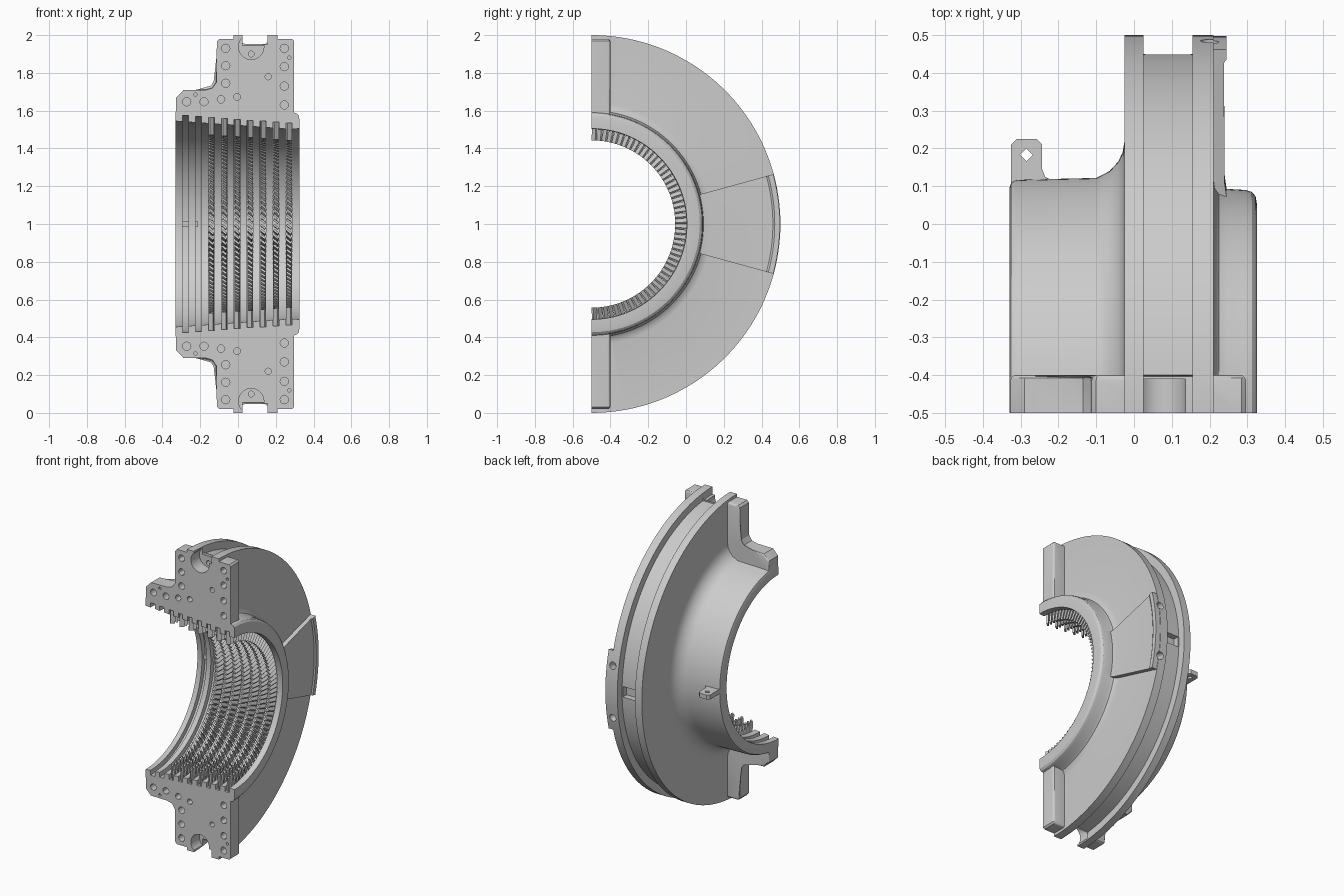
import bpy, bmesh, math
from mathutils import Matrix, Vector

if "Cube" in bpy.data.objects:
    bpy.data.objects.remove(bpy.data.objects["Cube"])

CY, CZ = -0.5, 1.0          # the ring axis runs along x through here


def make(name, bm):
    bmesh.ops.recalc_face_normals(bm, faces=bm.faces)
    me = bpy.data.meshes.new(name)
    bm.to_mesh(me)
    bm.free()
    ob = bpy.data.objects.new(name, me)
    bpy.context.collection.objects.link(ob)
    return ob


def sector(name, profile, a0, a1, steps):
    """Sweep a closed (x, radius) profile around the axis, with capped ends."""
    bm = bmesh.new()
    rings = []
    for i in range(steps + 1):
        a = math.radians(a0 + (a1 - a0) * i / steps)
        rings.append([bm.verts.new((x, CY + r * math.cos(a), CZ + r * math.sin(a)))
                      for x, r in profile])
    n = len(profile)
    for p, q in zip(rings, rings[1:]):
        for j in range(n):
            k = (j + 1) % n
            bm.faces.new((p[j], p[k], q[k], q[j]))
    bm.faces.new(rings[0])
    bm.faces.new(rings[-1])
    return make(name, bm)


def prism(name, pts, vec, bevel=0.0):
    """Extrude a flat outline along vec, rounding all but the start edges."""
    bm = bmesh.new()
    vec = Vector(vec)
    lo = [bm.verts.new(p) for p in pts]
    hi = [bm.verts.new(Vector(p) + vec) for p in pts]
    n = len(pts)
    bm.faces.new(lo)
    bm.faces.new(hi)
    for j in range(n):
        k = (j + 1) % n
        bm.faces.new((lo[j], lo[k], hi[k], hi[j]))
    if bevel:
        top = set(hi)
        edges = [e for e in bm.edges if e.verts[0] in top and e.verts[1] in top]
        bmesh.ops.bevel(bm, geom=edges, offset=bevel, segments=3, profile=0.5, affect='EDGES')
    return make(name, bm)


def add_cyl(bm, centre, direction, r, depth, seg=16):
    rot = Vector((0, 0, 1)).rotation_difference(Vector(direction)).to_matrix().to_4x4()
    bmesh.ops.create_cone(bm, cap_ends=True, segments=seg, radius1=r, radius2=r, depth=depth,
                          matrix=Matrix.Translation(centre) @ rot)


def add_box(bm, lo, hi):
    lo, hi = Vector(lo), Vector(hi)
    bmesh.ops.create_cube(bm, size=1, matrix=Matrix.Translation((lo + hi) / 2)
                          @ Matrix.Diagonal((*(hi - lo), 1)))


def boolean(ob, other, op):
    other.hide_render = True
    m = ob.modifiers.new(op, 'BOOLEAN')
    m.operation, m.object, m.solver = op, other, 'EXACT'
    bpy.context.view_layer.objects.active = ob
    bpy.ops.object.modifier_apply(modifier=m.name)
    bpy.data.objects.remove(other)


# Half ring casing: outer profile, then the stepped bore with nine slots
slots = [-0.278 + 0.0685 * i for i in range(9)]


def bore(x):
    return 0.545 - 0.045 * (x + 0.33) / 0.64


profile = [(-0.33, 0.545), (-0.33, 0.595), (-0.325, 0.61), (-0.31, 0.617), (-0.1, 0.622),
           (-0.065, 0.64), (-0.042, 0.665), (-0.03, 0.69), (-0.025, 0.72),
           (-0.025, 1), (0.025, 1), (0.025, 0.95), (0.155, 0.95), (0.155, 1), (0.21, 1),
           (0.21, 0.64), (0.214, 0.615), (0.225, 0.6), (0.245, 0.593),
           (0.295, 0.59), (0.312, 0.585), (0.322, 0.573), (0.325, 0.555), (0.325, 0.505)]
for s in reversed(slots):
    r = bore(s)
    profile += [(s + 0.016, r), (s + 0.016, r + 0.032), (s - 0.016, r + 0.032), (s - 0.016, r)]
casing = sector("half_ring_casing", profile, -92, 92, 72)

# Joint flanges along the cut face, mirrored top and bottom
outline = [(-0.327, 0.59), (-0.327, 0.67), (-0.29, 0.708), (-0.17, 0.71), (-0.135, 0.72),
           (-0.115, 0.75), (-0.112, 0.965), (-0.1, 0.98), (0.02, 0.98), (0.02, 0.94),
           (0.16, 0.94), (0.16, 0.98), (0.285, 0.98), (0.296, 0.97), (0.296, 0.58)]
for side in (1, -1):
    pts = [(x, -0.515, CZ + side * r) for x, r in outline]
    boolean(casing, prism("joint_flange", pts, (0, 0.115, 0), 0.014), 'UNION')

# Raised wedge pad on the side face
pad = [(0.19, 0.57), (0.25, 0.57), (0.244, 0.6), (0.24, 0.63), (0.238, 0.96),
       (0.245, 0.97), (0.245, 0.997), (0.19, 0.997)]
boolean(casing, sector("wedge_pad", pad, -15.3, 15.3, 12), 'UNION')

# Lifting lug on the hub
lug = [(-0.325, 0.06), (-0.325, 0.21), (-0.31, 0.225), (-0.258, 0.225), (-0.243, 0.21),
       (-0.243, 0.145), (-0.235, 0.125), (-0.215, 0.114), (-0.215, 0.06)]
boolean(casing, prism("lifting_lug", [(x, y, 0.985) for x, y in lug], (0, 0, 0.03)), 'UNION')

# Trim the joint face flat
bm = bmesh.new()
add_box(bm, (-1, -0.8, -1), (1, -0.5, 3))
boolean(casing, make("trim_cutter", bm), 'DIFFERENCE')

# Bolt holes and dowel holes in the joint face: x, offset from axis, radius
holes = [(-0.065, 0.93, 0.022), (-0.065, 0.838, 0.022), (-0.065, 0.745, 0.022),
         (0.245, 0.93, 0.022), (0.245, 0.833, 0.022), (0.245, 0.73, 0.022),
         (0.245, 0.63, 0.022), (-0.272, 0.647, 0.022), (-0.18, 0.647, 0.022),
         (-0.09, 0.66, 0.02), (-0.005, 0.673, 0.018), (0.16, 0.78, 0.017),
         (0.272, 0.88, 0.009), (-0.225, 0.686, 0.009)]
bm = bmesh.new()
for side in (1, -1):
    for x, off, r in holes:
        add_cyl(bm, (x, -0.5, CZ + side * off), (0, 1, 0), r, 0.1, 12)
# Lug eye, rim bolt holes and key slot in the groove
add_cyl(bm, (-0.285, 0.183, 1), (0, 0, 1), 0.017, 0.1, 4)
for deg in (-10, 10):
    d = Vector((0, math.cos(math.radians(deg)), math.sin(math.radians(deg))))
    add_cyl(bm, Vector((0.2, CY, CZ)) + d, d, 0.024, 0.12)
add_box(bm, (0.03, 0.41, 0.965), (0.15, 0.5, 1.035))
boolean(casing, make("hole_cutter", bm), 'DIFFERENCE')

# Round pockets at the ends of the rim groove, each with a small bolt hole
bm = bmesh.new()
for side in (1, -1):
    add_cyl(bm, (0.07, -0.5, CZ + side * 0.938), (0, 1, 0), 0.067, 0.18, 32)
boolean(casing, make("pocket_cutter", bm), 'DIFFERENCE')
bm = bmesh.new()
for side in (1, -1):
    add_cyl(bm, (0.07, -0.4, CZ + side * 0.9), (0, 1, 0), 0.016, 0.1, 12)
boolean(casing, make("pocket_hole_cutter", bm), 'DIFFERENCE')

bpy.ops.object.select_all(action='DESELECT')
casing.select_set(True)
bpy.context.view_layer.objects.active = casing
bpy.ops.object.shade_smooth_by_angle(angle=math.radians(30))

# Seven rows of skewed guide vanes set into the bore slots
COUNT = 52
for row, s in enumerate(slots[2:]):
    bm = bmesh.new()
    r_in, r_out = bore(s) - 0.06, bore(s) + 0.032
    for i in range(COUNT):
        a = math.radians(-88.2 + 176.4 * i / (COUNT - 1))
        m = (Matrix.Translation((s, CY, CZ)) @ Matrix.Rotation(a, 4, 'X')
             @ Matrix.Translation((0, (r_in + r_out) / 2, 0))
             @ Matrix.Rotation(math.radians(40), 4, 'Y')
             @ Matrix.Diagonal((0.03, r_out - r_in, 0.011, 1)))
        bmesh.ops.create_cube(bm, size=1, matrix=m)
    make(f"guide_vane_row_{row + 1}", bm)
